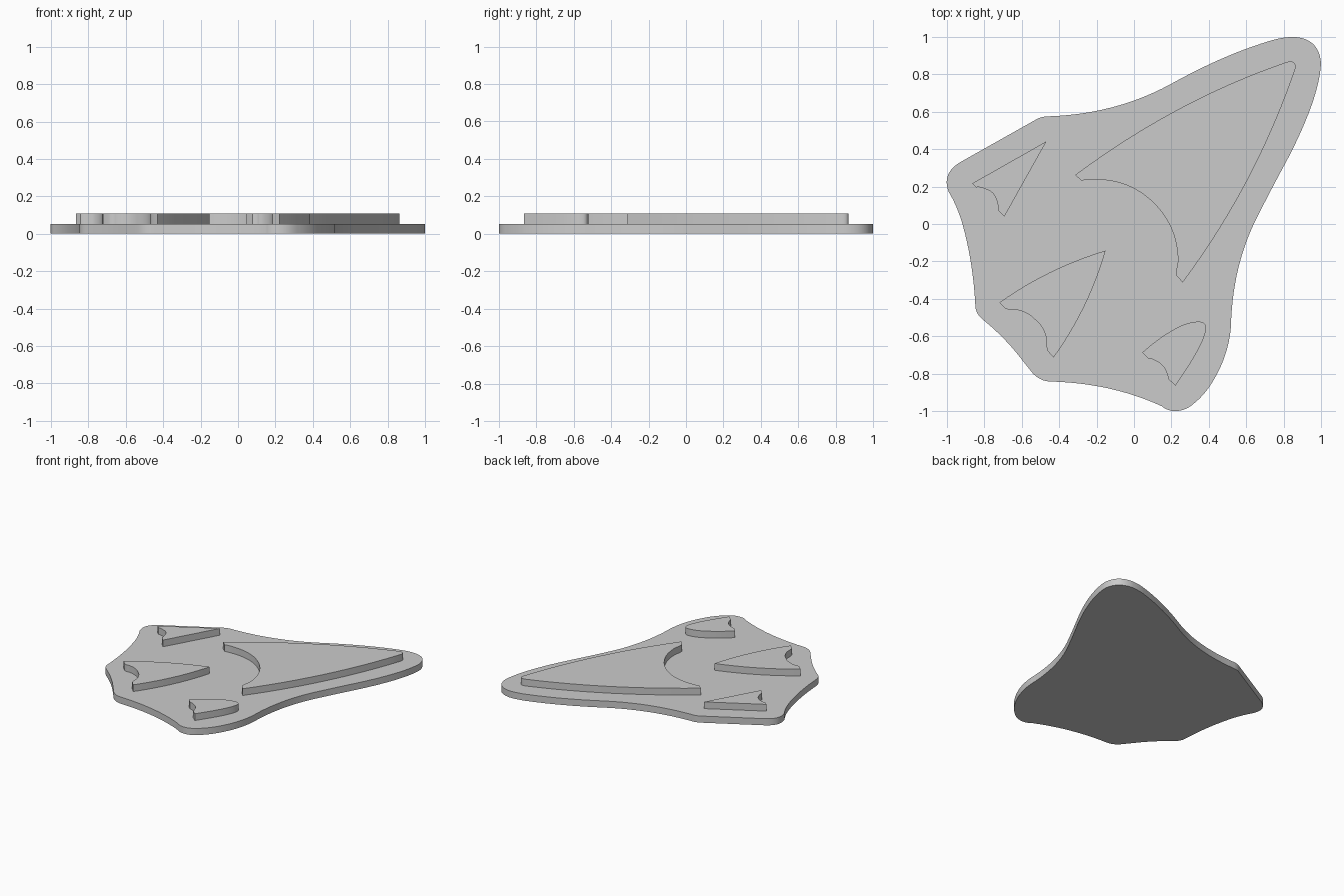
import bpy
import bmesh
from mathutils import Vector

default_cube = bpy.data.objects.get("Cube")
if default_cube:
    bpy.data.objects.remove(default_cube, do_unlink=True)

BASE_TOP = 0.053
RAISED_TOP = 0.107
CURVE_STEPS = 12


def make_material(name, colour):
    material = bpy.data.materials.new(name)
    material.use_nodes = True
    material.diffuse_color = colour
    material.node_tree.nodes["Principled BSDF"].inputs["Base Color"].default_value = colour
    return material


def trace_outline(segments):
    """Each segment is (end) for a line or (control, end) for a curve; the path closes on itself."""
    points = []
    start = Vector(segments[-1][-2:])
    for segment in segments:
        end = Vector(segment[-2:])
        if len(segment) == 2:
            points.append(end)
        else:
            control = Vector(segment[:2])
            for step in range(1, CURVE_STEPS + 1):
                t = step / CURVE_STEPS
                points.append(start.lerp(control, t).lerp(control.lerp(end, t), t))
        start = end
    return points


def make_plate(name, segments, bottom, top, material):
    """Extrude a closed outline into a flat plate."""
    bm = bmesh.new()
    outline = trace_outline(segments)
    face = bm.faces.new([bm.verts.new((p.x, p.y, bottom)) for p in outline])
    extruded = bmesh.ops.extrude_face_region(bm, geom=[face], use_keep_orig=True)
    raised = [item for item in extruded["geom"] if isinstance(item, bmesh.types.BMVert)]
    bmesh.ops.translate(bm, verts=raised, vec=(0, 0, top - bottom))
    bmesh.ops.recalc_face_normals(bm, faces=bm.faces)
    mesh = bpy.data.meshes.new(name)
    bm.to_mesh(mesh)
    bm.free()
    mesh.materials.append(material)
    plate = bpy.data.objects.new(name, mesh)
    bpy.context.collection.objects.link(plate)
    bpy.ops.object.select_all(action="DESELECT")
    plate.select_set(True)
    bpy.context.view_layer.objects.active = plate
    bpy.ops.object.shade_smooth_by_angle()
    return plate


grey = make_material("plain grey", (0.6, 0.6, 0.6, 1))

# Base plate, clockwise from the left corner
base_outline = [
    (-1.03, .27, -.93, .33), (-.53, .555), (-.51, .57, -.47, .575),
    (-.1, .585, .2, .75), (.48, .905, .72, .977), (.79, 1, .86, 1),
    (.99, .99, 1, .86), (.99, .67, .82, .345), (.72, .16, .645, .01),
    (.535, -.22, .52, -.5), (.52, -.69, .41, -.86), (.37, -.92, .32, -.96),
    (.275, -1, .22, -1), (.18, -1, .15, -.975), (-.12, -.85, -.45, -.842),
    (-.5, -.84, -.54, -.8), (-.63, -.687), (-.71, -.59, -.81, -.51),
    (-.845, -.48, -.848, -.44), (-.86, -.2, -.92, .01), (-.95, .105, -.99, .17),
]
make_plate("base_plate", base_outline, 0, BASE_TOP, grey)

# Raised wedges, each with a tip and a hollowed inner edge
wedges = {
    "large_wedge": [
        (-.315, .262), (.22, .66, .805, .862), (.87, .885, .863, .83),
        (.65, .21, .26, -.313), (.227, -.275), (.225, -.24, .235, -.2),
        (.235, -.02, .109, .109), (-.02, .237, -.2, .237), (-.24, .24, -.28, .232),
    ],
    "left_edge_wedge": [
        (-.865, .217), (-.468, .442), (-.693, .04), (-.725, .072),
        (-.73, .17, -.79, .185), (-.82, .2, -.843, .196),
    ],
    "middle_wedge": [
        (-.72, -.42), (-.46, -.235, -.152, -.142), (-.24, -.45, -.43, -.714),
        (-.463, -.677), (-.47, -.65, -.468, -.617), (-.48, -.55, -.53, -.51),
        (-.58, -.46, -.65, -.457), (-.67, -.46, -.687, -.452),
    ],
    "front_wedge": [
        (.045, -.687), (.14, -.6, .243, -.548), (.29, -.525, .34, -.522),
        (.385, -.52, .385, -.555), (.385, -.63, .222, -.864), (.184, -.83),
        (.17, -.75, .11, -.73), (.1, -.72, .077, -.719),
    ],
}
for wedge_name, wedge_outline in wedges.items():
    make_plate(wedge_name, wedge_outline, BASE_TOP, RAISED_TOP, grey)
